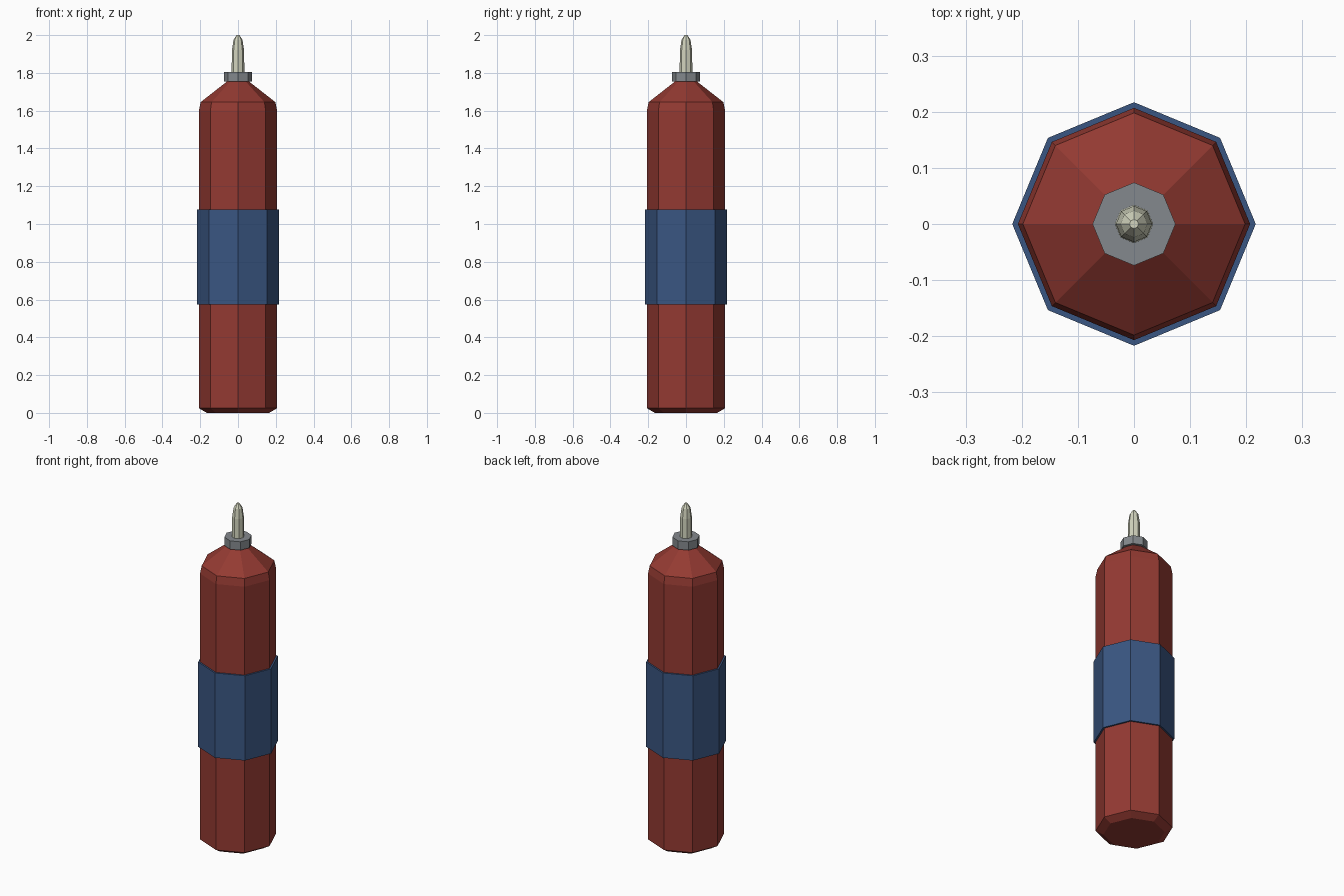
import bpy, bmesh, math

if "Cube" in bpy.data.objects:
    bpy.data.objects.remove(bpy.data.objects["Cube"])

SIDES = 8


def material(name, rgb):
    # sRGB 0-255 to linear
    lin = [((c / 255 + 0.055) / 1.055) ** 2.4 for c in rgb]
    m = bpy.data.materials.new(name)
    m.diffuse_color = (*lin, 1)
    m.use_nodes = True
    m.node_tree.nodes["Principled BSDF"].inputs["Base Color"].default_value = m.diffuse_color
    return m


def lathe(name, profile, mat):
    """Closed eight-sided solid from (radius, height) rings, bottom to top."""
    bm = bmesh.new()
    rings = []
    for r, z in profile:
        rings.append([bm.verts.new((r * math.cos(math.tau * i / SIDES),
                                    r * math.sin(math.tau * i / SIDES), z))
                      for i in range(SIDES)])
    for a, b in zip(rings, rings[1:]):
        for i in range(SIDES):
            j = (i + 1) % SIDES
            bm.faces.new((a[i], a[j], b[j], b[i]))
    bm.faces.new(rings[0][::-1])
    bm.faces.new(rings[-1])
    mesh = bpy.data.meshes.new(name)
    bm.to_mesh(mesh)
    bm.free()
    mesh.materials.append(mat)
    obj = bpy.data.objects.new(name, mesh)
    bpy.context.collection.objects.link(obj)
    return obj


red = material("red_paint", (148, 58, 50))
blue = material("blue_label", (58, 86, 130))
grey = material("grey_metal", (132, 137, 141))
ivory = material("pale_nozzle", (210, 212, 190))

# Bottle with chamfered base and sloped shoulder
lathe("bottle_body", [(0.165, 0), (0.207, 0.025), (0.207, 1.60),
                      (0.198, 1.645), (0.055, 1.757)], red)
# Wrapped band
lathe("label_band", [(0.217, 0.575), (0.217, 1.077)], blue)
# Neck collar
lathe("neck_collar", [(0.074, 1.755), (0.074, 1.805)], grey)
# Nozzle with rounded tip
lathe("nozzle", [(0.034, 1.80), (0.032, 1.92), (0.024, 1.975), (0.008, 2.0)], ivory)
